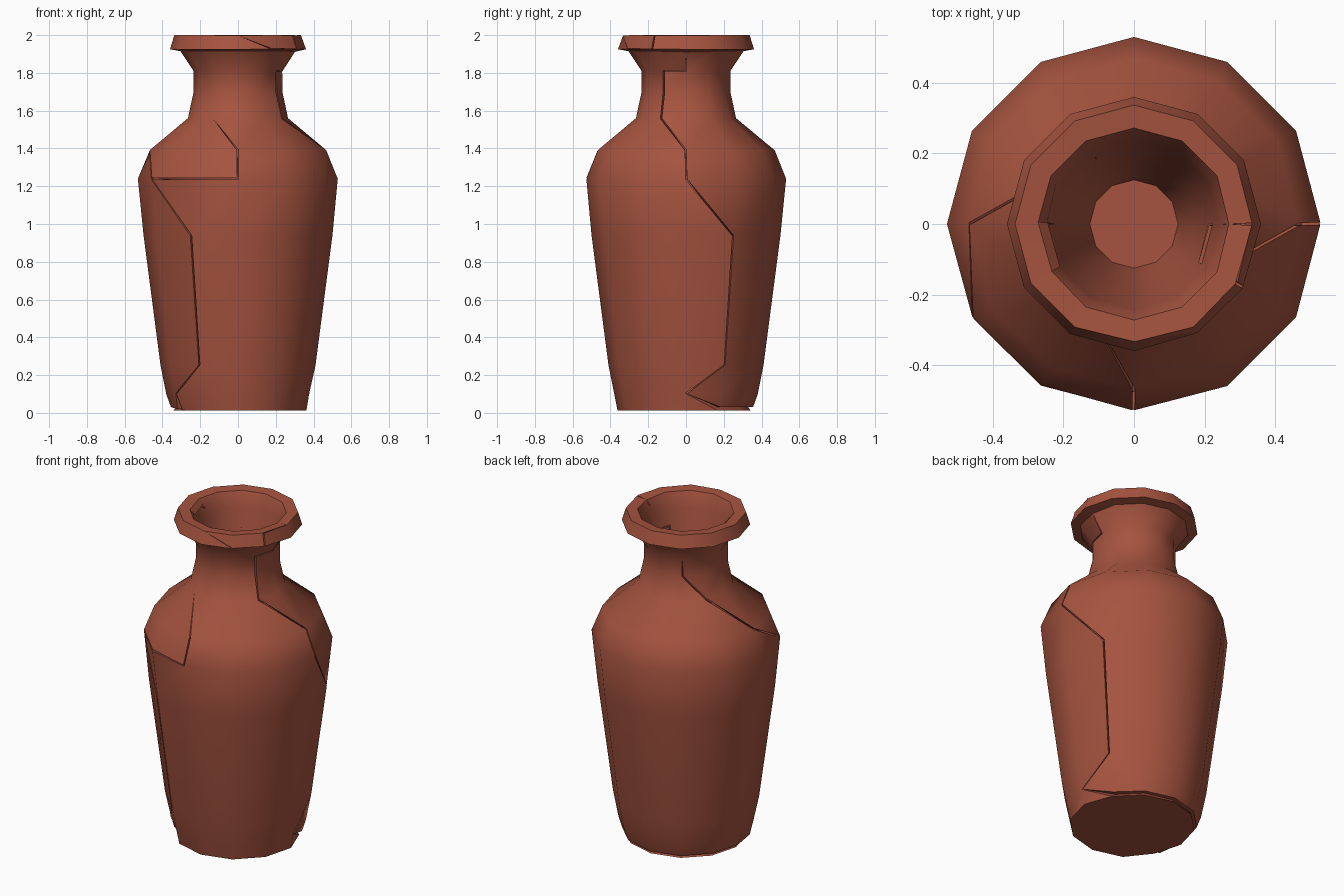
import bpy, bmesh, math
from mathutils import Vector

if "Cube" in bpy.data.objects:
    bpy.data.objects.remove(bpy.data.objects["Cube"])

N = 12
# radius, height: outside from base to lip, then down the inside
PROFILE = [(.362, .012), (.38, .1), (.41, .25), (.50, .94), (.53, 1.24),
           (.47, 1.39), (.265, 1.56), (.235, 1.7), (.235, 1.81),
           (.305, 1.915), (.36, 1.925), (.337, 2.0), (.272, 1.995),
           (.252, 1.95), (.242, 1.9), (.18, 1.62), (.125, 1.35)]

# fracture lines as (ring, side) steps
CRACKS = [
    [(9, 0), (8, 0), (8, 11), (7, 11), (6, 11), (5, 0), (4, 0), (3, 1), (2, 1), (1, 0)]
    + [(0, k) for k in range(1, 8)]
    + [(1, 7), (2, 8), (3, 8), (4, 7), (5, 6), (6, 5), (7, 4), (8, 4)],
    [(4, 7), (4, 8), (4, 9), (5, 9), (6, 8)],
    [(11, 9), (10, 10), (10, 11), (11, 11), (11, 0), (12, 0)],
    [(12, 7), (12, 6), (13, 6)],
]

bm = bmesh.new()
rings = []
for r, z in PROFILE:
    rings.append([bm.verts.new((r * math.cos(math.tau * k / N),
                                r * math.sin(math.tau * k / N), z)) for k in range(N)])

# vase walls, base and inner floor
for lo, hi in zip(rings, rings[1:]):
    for k in range(N):
        j = (k + 1) % N
        bm.faces.new((lo[k], lo[j], hi[j], hi[k]))
bm.faces.new(rings[0][::-1])
bm.faces.new(rings[-1])

# cut the shell along the fracture lines
cuts = []
for path in CRACKS:
    verts = [rings[i][k % N] for i, k in path]
    for a, b in zip(verts, verts[1:]):
        if bm.edges.get((a, b)) is None:
            bmesh.ops.connect_verts(bm, verts=[a, b])
        e = bm.edges.get((a, b))
        if e and e not in cuts:
            cuts.append(e)
bmesh.ops.split_edges(bm, edges=cuts)

# open a narrow gap between the shards
border = [e for e in bm.edges if e.is_boundary]
moves = {}
for v in {v for e in border for v in e.verts}:
    mid = sum((f.calc_center_median() for f in v.link_faces), Vector()) / len(v.link_faces)
    gap = .02 if v.co.z < .02 else .005
    moves[v] = (mid - v.co).normalized() * gap
for v, d in moves.items():
    v.co += d

# broken edges turned inward to give the shards thickness
ext = bmesh.ops.extrude_edge_only(bm, edges=border)
for v in ext["geom"]:
    if isinstance(v, bmesh.types.BMVert):
        low = v.co.z < .02
        v.co.x *= .9
        v.co.y *= .9
        if low:
            v.co.z += .05
        elif v.co.z > 1.95:
            v.co.z -= .03

me = bpy.data.meshes.new("cracked_vase")
bmesh.ops.recalc_face_normals(bm, faces=bm.faces[:])
bm.to_mesh(me)
bm.free()
vase = bpy.data.objects.new("cracked_vase", me)
bpy.context.collection.objects.link(vase)

# terracotta
mat = bpy.data.materials.new("terracotta")
mat.diffuse_color = (.38, .088, .05, 1)
mat.use_nodes = True
mat.node_tree.nodes["Principled BSDF"].inputs["Base Color"].default_value = mat.diffuse_color
me.materials.append(mat)

bpy.context.view_layer.objects.active = vase
vase.select_set(True)
bpy.ops.object.shade_smooth_by_angle(angle=math.radians(40))
